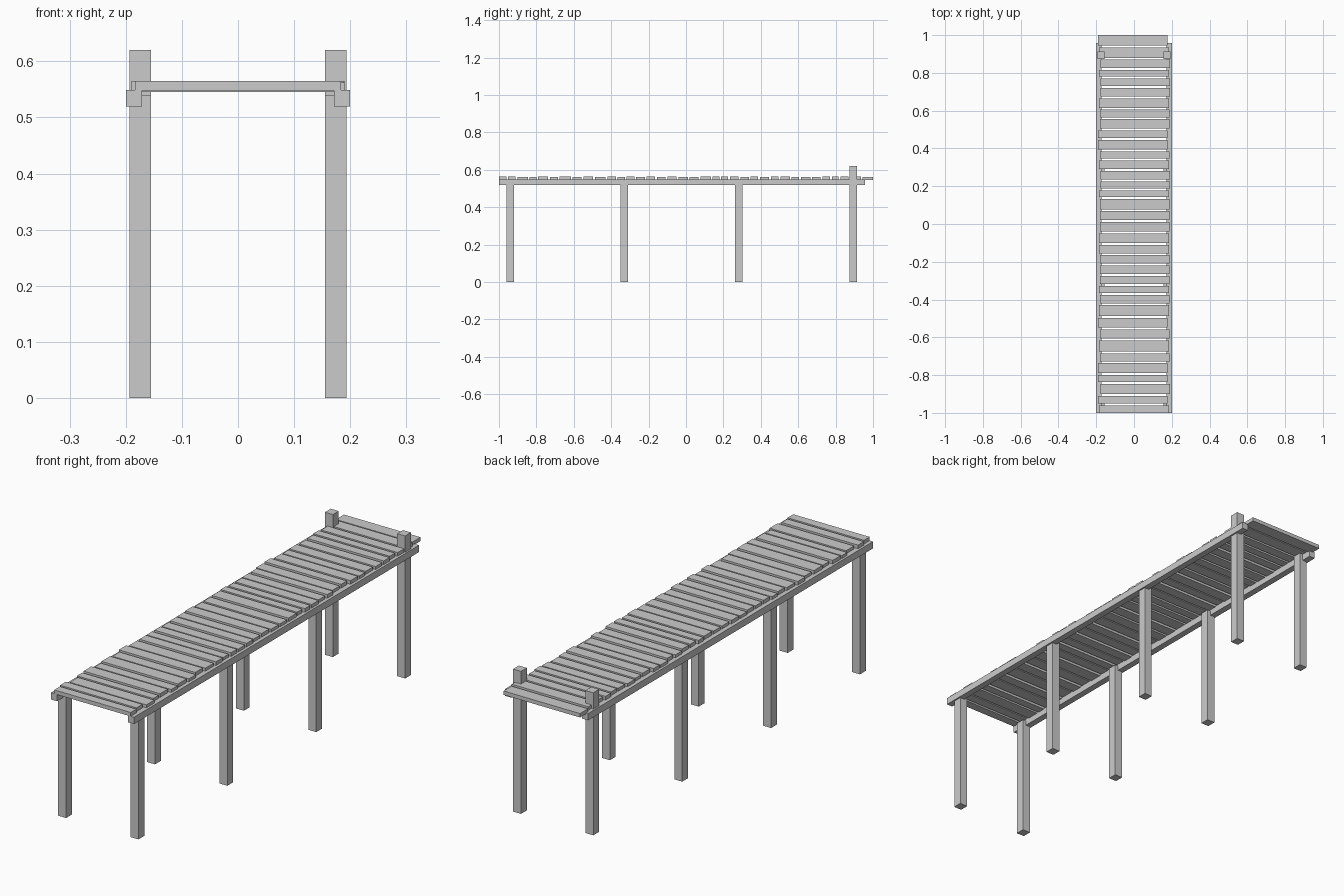
import bpy, bmesh, random
from mathutils import Matrix, Vector

if "Cube" in bpy.data.objects:
    bpy.data.objects.remove(bpy.data.objects["Cube"])

random.seed(4)


def box(name, x0, x1, y0, y1, z0, z1):
    bm = bmesh.new()
    bmesh.ops.create_cube(bm, size=1.0)
    size = Vector((x1 - x0, y1 - y0, z1 - z0))
    mid = Vector((x0 + x1, y0 + y1, z0 + z1)) / 2
    bm.transform(Matrix.Translation(mid) @ Matrix.Diagonal((*size, 1)))
    mesh = bpy.data.meshes.new(name)
    bm.to_mesh(mesh)
    bm.free()
    ob = bpy.data.objects.new(name, mesh)
    bpy.context.collection.objects.link(ob)
    return ob


# Posts and side beams, mirrored left and right
for side, s in (("left", -1), ("right", 1)):
    for i in range(4):
        y = -0.94 + 0.611 * i
        top = 0.62 if i == 3 else 0.54
        xa, xb = sorted((s * 0.155, s * 0.193))
        box(f"{side}_post_{i + 1}", xa, xb, y - 0.02, y + 0.02, 0, top)
    xa, xb = sorted((s * 0.171, s * 0.2))
    box(f"{side}_beam", xa, xb, -1.0, 0.958, 0.519, 0.549)

# Deck planks: front edge of each, uneven widths and small offsets
starts = [-1.0, -.951, -.901, -.836, -.79, -.727, -.675, -.606, -.548, -.487,
          -.42, -.365, -.317, -.266, -.21, -.155, -.1, -.04, .02, .078,
          .143, .188, .235, .291, .346, .395, .455, .505, .565, .615,
          .675, .73, .78, .826, .88, .945]
for i, y in enumerate(starts):
    end = starts[i + 1] - 0.01 if i + 1 < len(starts) else 1.0
    dx = random.choice((-0.006, 0.0, 0.004, 0.006))
    dz = random.choice((0.0, 0.003))
    box(f"deck_plank_{i + 1}", dx - 0.184, dx + 0.184, y, end,
        0.545 + dz, 0.562 + dz)
